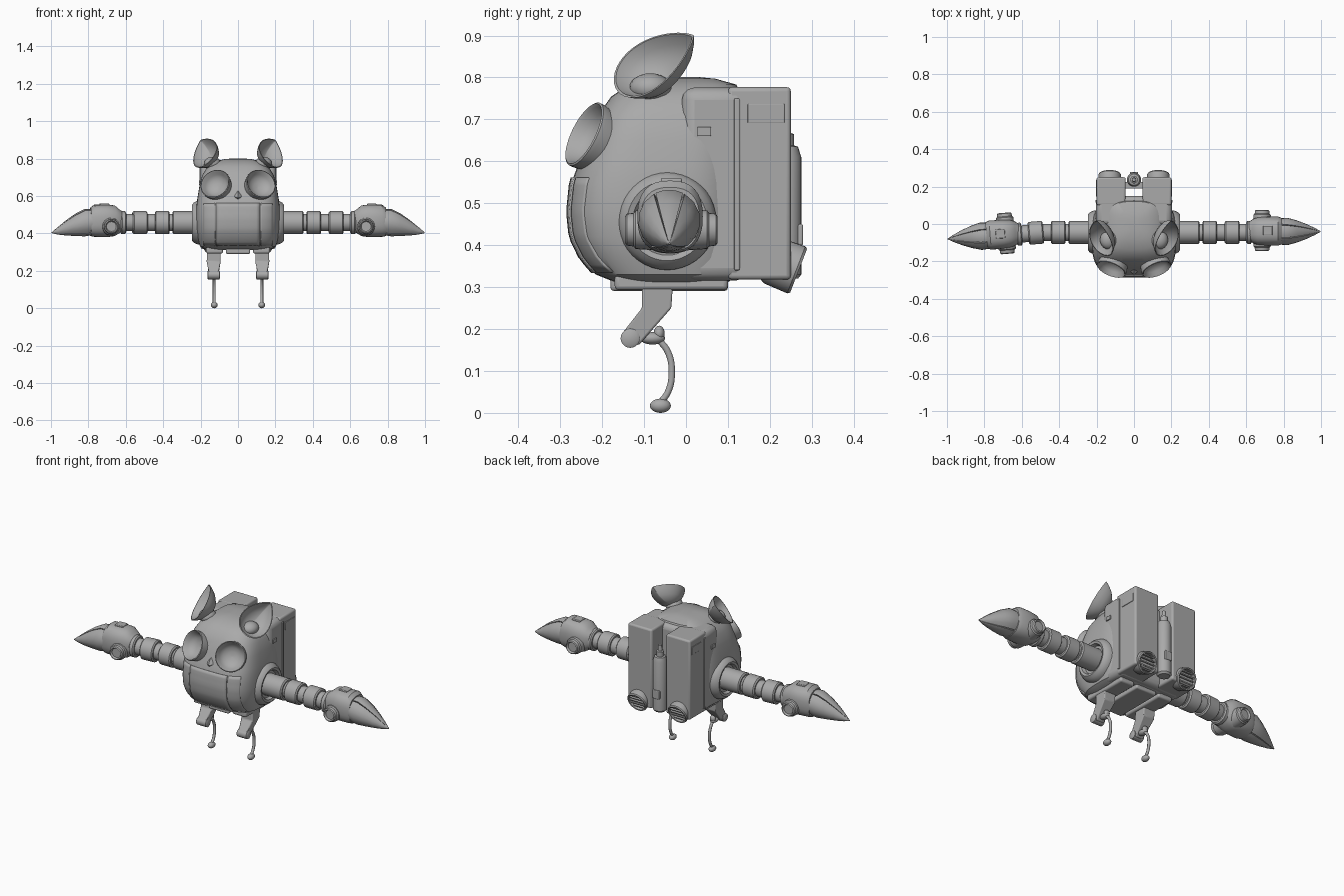
import bpy, bmesh
from math import pi, cos, sin, radians
from mathutils import Matrix, Vector

if "Cube" in bpy.data.objects:
    bpy.data.objects.remove(bpy.data.objects["Cube"])

grey = bpy.data.materials.new("plain grey")
grey.use_nodes = True
grey.diffuse_color = (0.4, 0.4, 0.4, 1)
grey.node_tree.nodes["Principled BSDF"].inputs["Base Color"].default_value = (0.4, 0.4, 0.4, 1)
parts = []
ONE = Matrix.Identity(4)


def finish(name, bm, m=ONE, bevel=0):
    bm.transform(m)
    bmesh.ops.recalc_face_normals(bm, faces=bm.faces)
    mesh = bpy.data.meshes.new(name)
    bm.to_mesh(mesh)
    bm.free()
    mesh.materials.append(grey)
    ob = bpy.data.objects.new(name, mesh)
    bpy.context.collection.objects.link(ob)
    if bevel:
        mod = ob.modifiers.new("bevel", 'BEVEL')
        mod.width, mod.segments = bevel, 3
    parts.append(ob)
    return ob


def loft(name, rings, m=ONE, bevel=0):
    """Skin a list of equal rings and cap both ends."""
    bm = bmesh.new()
    vs = [[bm.verts.new(p) for p in ring] for ring in rings]
    n = len(vs[0])
    for a, b in zip(vs, vs[1:]):
        for i in range(n):
            j = (i + 1) % n
            bm.faces.new((a[i], a[j], b[j], b[i]))
    bm.faces.new(vs[0])
    bm.faces.new(vs[-1])
    return finish(name, bm, m, bevel)


def lathe(name, profile, m=ONE, seg=32):
    """Profile of (height, radius) turned about local z."""
    angles = [2 * pi * i / seg for i in range(seg)]
    return loft(name, [[(max(r, .0005) * cos(a), max(r, .0005) * sin(a), h) for a in angles]
                       for h, r in profile], m)


def box(name, lo, hi, m=ONE, bevel=0):
    bm = bmesh.new()
    bmesh.ops.create_cube(bm, size=1)
    for v in bm.verts:
        v.co = [l + (c + .5) * (h - l) for c, l, h in zip(v.co, lo, hi)]
    return finish(name, bm, m, bevel)


def ball(name, centre, size, m=ONE):
    bm = bmesh.new()
    bmesh.ops.create_uvsphere(bm, u_segments=20, v_segments=12, radius=1)
    return finish(name, bm, m @ Matrix.Translation(centre) @ Matrix.Diagonal((*size, 1)))


def frame(origin, normal, along=(0, 0, 1)):
    """Matrix whose local z is the normal and local x leans along the given direction."""
    z = Vector(normal).normalized()
    x = Vector(along)
    x = (x - z * x.dot(z)).normalized()
    m = Matrix((x, z.cross(x), z)).transposed().to_4x4()
    m.translation = origin
    return m


def rounded(t, e):
    c, s = cos(t), sin(t)
    return (abs(c) ** (2 / e) * (1 if c > 0 else -1), abs(s) ** (2 / e) * (1 if s > 0 else -1))


# Body sections: height, half width, front, back
BODY = [(.312, .17, -.17, .10), (.33, .203, -.215, .13), (.37, .214, -.25, .14), (.42, .222, -.274, .14),
        (.48, .225, -.28, .14), (.55, .222, -.273, .14), (.59, .217, -.258, .14), (.65, .207, -.236, .14),
        (.71, .192, -.21, .14), (.755, .165, -.178, .135), (.783, .125, -.135, .12),
        (.797, .075, -.08, .07), (.801, .03, -.04, .03)]
POWER = 3.4
rings = []
for z, w, f, b in BODY:
    ring = [rounded(2 * pi * i / 64, POWER) for i in range(64)]
    rings.append([(w * x, (f + b) / 2 + y * (b - f) / 2, z) for x, y in ring])
body = loft("body", rings)


def front_y(x, z):
    for (z0, *a), (z1, *b) in zip(BODY, BODY[1:]):
        if z0 <= z <= z1:
            w, f, k = [p + (q - p) * (z - z0) / (z1 - z0) for p, q in zip(a, b)]
            return (f + k) / 2 - (k - f) / 2 * (1 - abs(x / w) ** POWER) ** (1 / POWER)


# Hatch across the muzzle, with narrow cheek panels beside it
def panel(name, x0, x1, z0, z1, lift):
    bm = bmesh.new()
    n = 12
    g = [[bm.verts.new((x, front_y(x, z) - lift, z)) for x in [x0 + (x1 - x0) * i / n for i in range(n + 1)]]
         for z in [z0 + (z1 - z0) * j / n for j in range(n + 1)]]
    for r, q in zip(g, g[1:]):
        for i in range(n):
            bm.faces.new((r[i], r[i + 1], q[i + 1], q[i]))
    mod = finish(name, bm).modifiers.new("thickness", 'SOLIDIFY')
    mod.thickness, mod.offset = .012, 0


panel("mouth_hatch", -.116, .116, .338, .56, .0)
for s in (1, -1):
    panel("cheek_panel", s * .121, s * .18, .338, .56, -.003)
lathe("beak", [(-.02, .03), (.0, .025), (.022, .003)], frame((0, -.25, .597), (0, -1, -.3)), 4)

# Rear shell, pack and tank
box("rear_shell", (-.203, -.01, .316), (.203, .15, .776), bevel=.03)
box("belly_plate", (-.065, -.18, .291), (.065, .1, .33), bevel=.008)
lathe("tank", [(.32, .03), (.33, .038), (.61, .038), (.635, .03), (.638, .02), (.665, .02),
               (.668, .012), (.70, .01)], Matrix.Translation((0, .237, 0)), 24)
box("tank_label", (-.022, .262, .40), (.022, .279, .45), bevel=.004)
box("tank_bracket", (-.05, .19, .5), (.05, .225, .54))

for s in (1, -1):
    S = Matrix.Diagonal((s, 1, 1, 1))
    box("pack_tower", (.045, .1, .318), (.2, .25, .777), S, .01)
    box("pack_window", (.194, .147, .692), (.203, .235, .737), S, .002)
    box("side_button", (.195, .027, .66), (.209, .06, .682), S, .002)
    box("side_rib", (.19, .115, .34), (.207, .128, .75), S, .003)
    box("under_rail", (.08, -.17, .293), (.17, .1, .33), S, .01)

    # Thruster nozzle with grille
    N = S @ frame((.13, .235, .352), (0, .93, -.36))
    lathe("nozzle", [(-.045, .05), (-.03, .058), (.03, .06), (.036, .056), (.034, .05), (.005, .048)], N)
    for i in range(-2, 3):
        half = (.05 ** 2 - (i * .018) ** 2) ** .5
        box("nozzle_slat", (i * .018 - .003, -half, .004), (i * .018 + .003, half, .028), N)

    # Hollow eye set into a cut socket
    E = S @ frame((.122, -.242, .665), (.35, -.84, .42))
    cutter = lathe("eye_cutter", [(-.056, .074), (.12, .074)], E)
    parts.remove(cutter)
    cutter.hide_render = True
    mod = body.modifiers.new("eye_socket", 'BOOLEAN')
    mod.operation, mod.object, mod.solver = 'DIFFERENCE', cutter, 'EXACT'
    bpy.context.view_layer.objects.active = body
    bpy.ops.object.modifier_apply(modifier=mod.name)
    bpy.data.objects.remove(cutter)
    lathe("eye", [(-.062, .074), (-.01, .083), (0, .083), (.003, .079), (-.004, .073), (-.022, .065),
                  (-.038, .048), (-.047, .025), (-.05, 0)], E, 40)

    # Pointed dish ear
    ear = []
    for k, d in [(.05, -.075), (.4, -.068), (.7, -.047), (.9, -.02), (1, 0), (.95, 0), (.8, -.025),
                 (.5, -.05), (.05, -.062)]:
        ts = [2 * pi * i / 40 for i in range(40)]
        ear.append([(.114 * k * cos(t), .1 * k * sin(t) * abs(sin(t / 2)) ** .6, d) for t in ts])
    loft("ear", ear, S @ frame((.18, -.075, .838), (.65, -.5, .55), (.17, .82, .54)))
    ball("ear_base", (.137, -.085, .775), (.045, .05, .035), S)

    # Shoulder socket and ringed arm; the right arm bends slightly forward
    A = S @ frame((0, -.045, .458), (1, 0, 0))
    lathe("shoulder_socket", [(.17, .118), (.215, .117), (.235, .108), (.247, .095), (.243, .082), (.225, .075),
                              (.225, .01)], A, 40)
    pivot = Matrix.Translation((-.5, -.04, 0))
    bend = pivot @ Matrix.Rotation(radians(4.6), 4, 'Z') @ pivot.inverted() if s < 0 else ONE
    lathe("arm_core", [(.2, .046), (.53, .046)], A)
    lathe("wrist_core", [(.5, .046), (.66, .046)], bend @ A)
    for i, (a, b) in enumerate([(.21, .35), (.365, .445), (.485, .565), (.6, .63)]):
        lathe("arm_ring", [(a, .054), (a + .006, .061), (b - .006, .061), (b, .054)], (bend if i > 1 else ONE) @ A)

    # Palm with side bosses
    H = bend @ S
    palm = []
    for x, zc, hy, hz in [(.615, .465, .05, .05), (.635, .465, .064, .064), (.66, .468, .073, .082),
                          (.70, .467, .077, .087), (.77, .468, .078, .086), (.79, .462, .07, .076)]:
        ring = [rounded(2 * pi * i / 32, 2.5) for i in range(32)]
        palm.append([(x, -.038 + hy * p, zc + hz * q) for p, q in ring])
    loft("palm", palm, H)
    for side in (1, -1):
        lathe("palm_boss", [(0, .052), (.085, .046), (.09, .04), (.106, .038), (.11, .032), (.10, .026),
                            (.10, 0)], H @ frame((.685, -.035, .437), (0, side, 0)), 24)
    box("knuckle_plate", (.69, -.06, .54), (.74, -.01, .56), H, .004)

    # Four claws closing to a point
    for name, a0, a1 in [("top_claw", 64, 116), ("rear_claw", -54, 60), ("front_claw", 120, 234),
                         ("lower_claw", 238, 302)]:
        claw = []
        for x, zc, r in [(.77, .462, .07), (.82, .458, .074), (.87, .446, .06), (.92, .43, .041),
                         (.965, .414, .02), (.998, .404, .002)]:
            arc = [radians(a0 + (a1 - a0) * i / 5) for i in range(6)]
            claw.append([(x, -.04, zc)] + [(x, -.04 + r * cos(t), zc + r * sin(t)) for t in arc])
        loft(name, claw, H)

    # Thigh, knee, curved shin and foot
    side_profile = [(-.105, .325), (-.03, .325), (-.035, .25), (-.112, .162), (-.145, .165), (-.152, .19), (-.105, .25)]
    loft("thigh", [[(.13 + q * (.036 if z > .24 else .024), y, z) for y, z in side_profile] for q in (-1, 1)], S, .005)
    lathe("knee", [(-.034, .017), (-.03, .023), (.03, .023), (.034, .017)], S @ frame((.13, -.133, .178), (1, 0, 0)), 20)
    ball("ankle_block", (.127, -.08, .178), (.02, .03, .015), S)
    ball("ankle_nub", (.127, -.064, .19), (.017, .013, .018), S)
    path = [(-.07, .18), (-.043, .145), (-.034, .095), (-.043, .05), (-.063, .022)]
    cu = bpy.data.curves.new("shin", 'CURVE')
    cu.dimensions, cu.bevel_depth, cu.bevel_resolution = '3D', .008, 3
    sp = cu.splines.new('BEZIER')
    sp.bezier_points.add(len(path) - 1)
    for p, (y, z) in zip(sp.bezier_points, path):
        p.co = (s * .127, y, z)
        p.handle_left_type = p.handle_right_type = 'AUTO'
    cu.materials.append(grey)
    bpy.context.collection.objects.link(bpy.data.objects.new("shin", cu))
    ball("foot", (.127, -.061, .021), (.018, .025, .017), S @ Matrix.Translation((0, 0, -.004)))

# Smooth the curved surfaces, keeping edges sharp
bpy.ops.object.select_all(action='DESELECT')
for ob in parts:
    ob.select_set(True)
bpy.context.view_layer.objects.active = body
bpy.ops.object.shade_smooth_by_angle(angle=radians(35))
